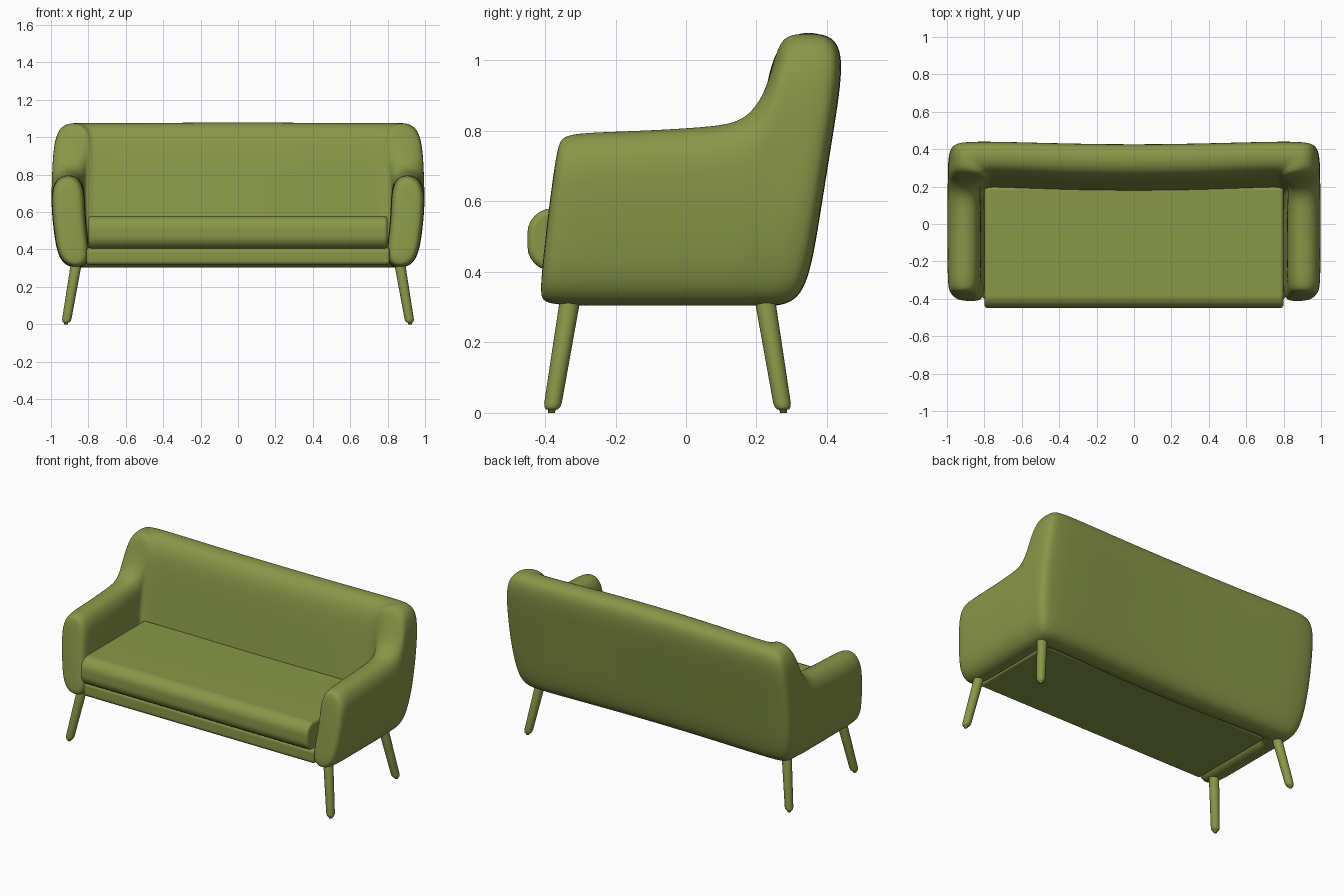
import bpy, bmesh, math

if "Cube" in bpy.data.objects:
    bpy.data.objects.remove(bpy.data.objects["Cube"])

olive = bpy.data.materials.new("olive fabric")
olive.diffuse_color = (0.25, 0.31, 0.065, 1)
olive.use_nodes = True
olive.node_tree.nodes["Principled BSDF"].inputs["Base Color"].default_value = olive.diffuse_color


def make_object(name, bm):
    bmesh.ops.recalc_face_normals(bm, faces=bm.faces)
    for f in bm.faces:
        f.smooth = True
    me = bpy.data.meshes.new(name)
    bm.to_mesh(me)
    bm.free()
    me.materials.append(olive)
    ob = bpy.data.objects.new(name, me)
    bpy.context.collection.objects.link(ob)
    return ob


def loft(bm, rings):
    loops = [[bm.verts.new(p) for p in r] for r in rings]
    n = len(loops[0])
    for a, b in zip(loops, loops[1:]):
        for i in range(n):
            j = (i + 1) % n
            bm.faces.new((a[i], a[j], b[j], b[i]))
    return loops


# Shell: arm and back swept as one U, right half only, then mirrored
def shape(x, y, z):
    """Lean the back, slope the arm front and taper the sides."""
    w = min(max((y + 0.1) / 0.4, 0), 1)
    y -= w * (1 - z) * 0.16
    if y < -0.3:
        y += (z - 0.41) * 0.12
    if z < 0.72:
        x *= 1 - 0.035 * ((0.72 - z) / 0.35) ** 2
    else:
        x *= 1 - 0.02 * (z - 0.72) / 0.35
    return x, y, z


def section(ox, oy, ix, iy, top, inset=0):
    d = inset / 0.18
    lo, hi = 0.302 + inset, top + 0.008 - inset
    a, b = lo + 0.055, hi - 0.07
    m1, m2 = a + (b - a) * 0.33, a + (b - a) * 0.67
    loop = [(0.25, lo), (0, a), (0, m1), (0, m2), (0, b), (0.25, hi),
            (0.75, hi), (1, b), (1, m2), (1, m1), (1, a), (0.75, lo)]
    pts = []
    for t, z in loop:
        t = d + t * (1 - 2 * d)
        pts.append(shape(ox + (ix - ox) * t, oy + (iy - oy) * t, z))
    return pts


stations = [  # outer x, y, inner x, y, top height, inset
    (1, -0.41, 0.82, -0.41, 0.79, 0.04),
    (1, -0.395, 0.82, -0.395, 0.79, 0.01),
    (1, -0.34, 0.82, -0.34, 0.79),
    (1, -0.12, 0.82, -0.12, 0.795),
    (1, 0.08, 0.82, 0.08, 0.806),
    (1, 0.19, 0.825, 0.18, 0.82),
    (1, 0.25, 0.825, 0.23, 0.90),
    (1, 0.275, 0.815, 0.245, 1.03),
    (1, 0.31, 0.80, 0.25, 1.07),
    (1, 0.42, 0.79, 0.255, 1.07),
    (0.96, 0.453, 0.77, 0.26, 1.07),
    (0.70, 0.45, 0.66, 0.255, 1.07),
    (0.35, 0.44, 0.35, 0.24, 1.072),
    (0, 0.435, 0, 0.235, 1.074),
]
bm = bmesh.new()
loops = loft(bm, [section(*s) for s in stations])
bm.faces.new(loops[0])
shell = make_object("arms_and_back", bm)
mirror = shell.modifiers.new("mirror", 'MIRROR')
mirror.merge_threshold = 0.002
sub = shell.modifiers.new("smooth", 'SUBSURF')
sub.levels = sub.render_levels = 3


# Seat parts: boxes with a softer front
def soft_box(name, x, y0, y1, z0, z1, front, edge):
    bm = bmesh.new()
    bmesh.ops.create_cube(bm, size=1)
    for v in bm.verts:
        v.co = (x * (1 if v.co.x > 0 else -1),
                y1 if v.co.y > 0 else y0, z1 if v.co.z > 0 else z0)
    edges = [e for e in bm.edges
             if all(abs(v.co.y - y0) < 1e-5 for v in e.verts)
             and abs(e.verts[0].co.x - e.verts[1].co.x) > x]
    bmesh.ops.bevel(bm, geom=edges, offset=front, segments=6,
                    profile=0.5, affect='EDGES')
    ob = make_object(name, bm)
    bev = ob.modifiers.new("round", 'BEVEL')
    bev.width = edge
    bev.segments = 4
    bev.limit_method = 'ANGLE'
    bev.angle_limit = math.radians(40)
    ob.modifiers.new("normals", 'WEIGHTED_NORMAL')
    return ob


soft_box("seat_cushion", 0.80, -0.45, 0.20, 0.403, 0.58, 0.07, 0.02)
soft_box("seat_base", 0.81, -0.40, 0.19, 0.316, 0.41, 0.025, 0.015)

# Legs: splayed tapered rods with a small foot
profile = [(0, 0.010), (0.009, 0.011), (0.010, 0.017), (0.016, 0.022),
           (0.028, 0.025), (0.31, 0.029), (0.36, 0.029)]


def leg(name, fx, fy, sx, sy):
    bm = bmesh.new()
    rings = []
    for z, r in profile:
        rings.append([(fx + sx * z + r * math.cos(k * math.pi / 12),
                       fy + sy * z + r * math.sin(k * math.pi / 12), z)
                      for k in range(24)])
    loops = loft(bm, rings)
    bm.faces.new(loops[0])
    bm.faces.new(loops[-1])
    make_object(name, bm)


for side, s in (("left", -1), ("right", 1)):
    leg("front_leg_" + side, s * 0.92, -0.382, -s * 0.17, 0.165)
    leg("back_leg_" + side, s * 0.92, 0.277, -s * 0.17, -0.165)
